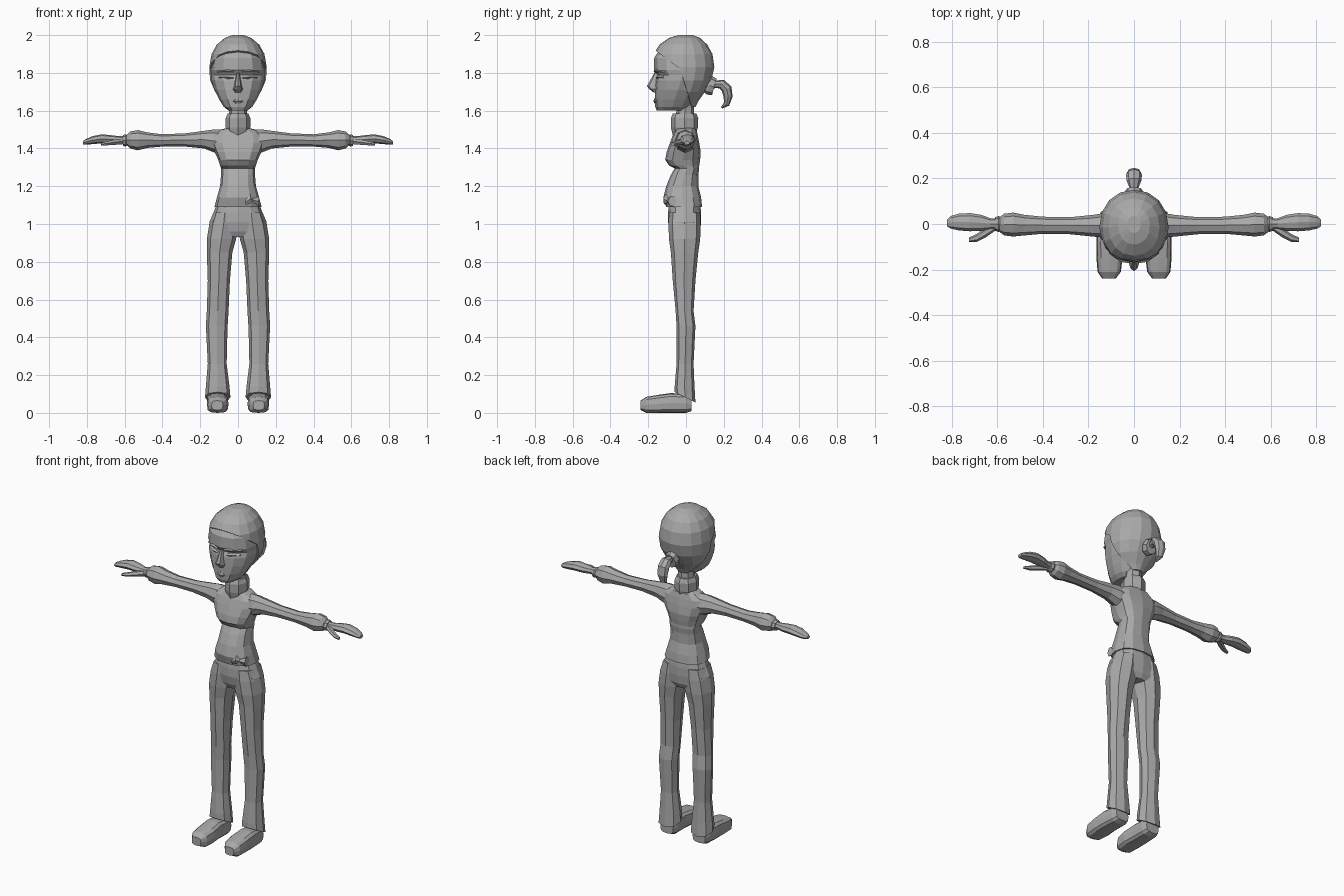
import bpy, bmesh
from math import cos, sin, tau
from mathutils import Vector

cube = bpy.data.objects.get("Cube")
if cube:
    bpy.data.objects.remove(cube, do_unlink=True)

GREY = (0.4, 0.4, 0.4, 1)
material = bpy.data.materials.new("plain grey")
material.use_nodes = True
material.diffuse_color = GREY
material.node_tree.nodes["Principled BSDF"].inputs["Base Color"].default_value = GREY


def finish(name, bm, mirrored=False):
    """Turn a bmesh into a named flat shaded object, optionally mirrored in x."""
    bmesh.ops.recalc_face_normals(bm, faces=bm.faces)
    mesh = bpy.data.meshes.new(name)
    bm.to_mesh(mesh)
    bm.free()
    mesh.materials.append(material)
    obj = bpy.data.objects.new(name, mesh)
    bpy.context.collection.objects.link(obj)
    if mirrored:
        modifier = obj.modifiers.new("mirror", "MIRROR")
        modifier.use_mirror_merge = False
    return obj


def skin(loops):
    """Bridge rings of points into a closed tube."""
    bm = bmesh.new()
    rings = [[bm.verts.new(point) for point in loop] for loop in loops]
    count = len(rings[0])
    for low, high in zip(rings, rings[1:]):
        for i in range(count):
            j = (i + 1) % count
            bm.faces.new((low[i], low[j], high[j], high[i]))
    bm.faces.new(rings[0])
    bm.faces.new(rings[-1])
    return bm


def power(value, exponent):
    return abs(value) ** exponent * (1 if value > 0 else -1)


def loft(axis, sections, sides=8, square=1.0):
    """Sections hold position, then low and high bounds of the other two axes, in hundredths."""
    loops = []
    for t, a_low, a_high, b_low, b_high in sections:
        loop = []
        for i in range(sides):
            angle = tau * i / sides
            a = (a_low + a_high + (a_high - a_low) * power(cos(angle), square)) / 2
            b = (b_low + b_high + (b_high - b_low) * power(sin(angle), square)) / 2
            point = {"x": (t, a, b), "y": (a, t, b), "z": (a, b, t)}[axis]
            loop.append(Vector(point) / 100)
        loops.append(loop)
    return skin(loops)


def upright(sections, sides=12, square=1.0):
    """Centred vertical loft: height, half width, front y, back y."""
    return loft("z", [(z, -w, w, f, b) for z, w, f, b in sections], sides, square)


# Trouser legs with a hem that drops towards the heel
legs = loft("z", [
    (8, 4, 17.5, -6, 5), (14, 4.5, 17, -6, 4.5), (26, 6, 16, -5, 4),
    (36, 5.8, 16.5, -5, 4.5), (46, 5.5, 17, -5, 5), (54, 5, 16.5, -5.5, 4),
    (70, 4.3, 16, -7, 5), (85, 3, 16.5, -8, 6.5), (92, 1, 16.5, -9, 7.5),
    (100, 0, 15.2, -9.3, 7.8), (106, 1, 13, -9, 7.5)], 8, 0.85)
for vert in legs.verts:
    if vert.co.z < 0.1:
        vert.co.z -= vert.co.y * 0.5
finish("trouser_legs", legs, True)

# Hips
finish("hips", upright([(93, 11, -7, 6), (96, 15, -8.5, 7.5), (101, 15.2, -9.5, 8),
                        (106, 13, -9.5, 8), (111, 11, -9, 7.5)], 12, 0.85))

# Shoes
finish("shoes", loft("y", [
    (3, 6.5, 15, 1, 8), (0, 5.5, 16, 0, 10), (-8, 5.5, 16.5, 0, 10.5),
    (-15, 5, 16.5, 0, 9.5), (-21, 5.8, 16, 0, 8.5), (-24, 8, 14, 1.5, 6.5)],
    12, 0.6), True)

# Shirt body with a bust shelf over the flat belly panel
finish("shirt", upright([
    (109, 12.5, -10.5, 8.5), (114, 11.2, -12, 8), (120, 9.5, -10.5, 6.5),
    (126, 9, -8, 6.5), (129.5, 9, -6, 7), (131, 9.5, -9, 7), (134, 10.5, -11, 7.5),
    (138, 12.3, -10.3, 7.8), (143, 14.5, -8.5, 7), (147, 14, -7, 6.2),
    (150, 9, -5.5, 5.5), (151, 5, -4, 4)], 12, 0.8))

# Gathered knot at the left of the shirt hem
finish("shirt_knot", loft("x", [(4, -12, -9, 110, 113), (6.5, -12, -8, 110.5, 116),
                                (8, -10.5, -7, 111.5, 113.5), (11, -9.5, -5, 109, 115)], 6))

# Sleeves
finish("sleeves", loft("x", [
    (6, -5.5, 5, 136, 150), (13, -6, 4.8, 138, 150), (18, -5.5, 4, 140, 149.3),
    (28, -4.5, 3, 141, 148), (40, -4.3, 3.2, 141, 147.5), (48, -5, 4, 140.3, 148.5),
    (53, -5.5, 5, 139, 149.7), (57, -5, 4.5, 140, 149), (59, -3.5, 3, 142, 147)]), True)

# Wrist bands, hands and thumbs
finish("wrist_bands", loft("x", [(58.5, -3, 3, 141.5, 147), (59.5, -3.5, 3.5, 141, 147.5),
                                 (61, -3, 3, 141.5, 147)]), True)
finish("hands", loft("x", [
    (58, -2, 2, 142.5, 146.5), (63, -2.3, 2.5, 142.5, 146.5), (67, -3, 4, 142.5, 147),
    (72, -3.2, 4.8, 142.7, 147.5), (77, -2.8, 4.5, 142.3, 146.5),
    (80.5, -2, 3.5, 142, 145), (82, -1, 2, 142, 144)]), True)
finish("thumbs", loft("x", [
    (61, -3, 1, 142, 145.5), (65, -5.8, -1.5, 141.7, 145), (69, -7.8, -4.3, 141.5, 144),
    (72.5, -8, -6, 141.5, 143)], 6), True)

# Collar and neck
finish("collar", upright([(147, 5, -7, 5), (151, 6.5, -8, 6.3), (156, 6.5, -8, 6.5),
                          (158.5, 5.5, -7, 5.5)], 8))
finish("neck", upright([(156, 5, -5.5, 4.5), (161, 4.8, -5, 4.2), (170, 5, -5, 4.5)], 8))

# Face with brow ridge and chin
finish("face", upright([
    (160, 5, -15.5, 0), (162, 7.5, -16.3, 2), (166, 10, -16.5, 4.5), (171, 12.5, -16.5, 8),
    (176, 14, -16.3, 11), (179, 14.2, -15.3, 12), (181.5, 14.5, -17, 12.5),
    (188, 13.5, -16.8, 12), (194, 9.5, -13, 9)], 12, 0.88))

# Nose, lips and brows
finish("nose", upright([(169.5, 1.8, -17, -13), (171.5, 2.6, -19.5, -13),
                        (173, 2, -20.7, -13), (180, 0.8, -16.8, -13)], 8))
finish("lips", upright([(163.8, 1.5, -16.6, -13), (165, 3, -17.3, -13),
                        (166.5, 1.5, -16.8, -13)], 8))
finish("brows", loft("x", [(2, -17.2, -14, 180, 181), (6, -16.6, -13, 180.2, 182),
                           (11, -13, -9, 180, 181)], 6), True)
finish("eyelids", loft("x", [(2.5, -16, -13, 177, 178), (5.5, -15.8, -12, 176.5, 179),
                             (10, -13, -9, 177, 178.5)], 6), True)

# Hair shell, cut open along the hairline in front of the ears
hair = upright([
    (162, 5, -10, 5), (165, 8.5, -14, 6.5), (170, 12.8, -16, 10), (176, 14.8, -17, 13.4),
    (183, 15.2, -17.8, 15), (190, 14, -17.2, 14), (195, 11.2, -14, 11.2),
    (198.5, 7, -9, 7.5), (200, 3, -4, 3.5)], 16, 0.95)
corner = Vector((0, -0.03, 1.82))
fringe_normal = Vector((0, 0.6, 0.8))
side_normal = Vector((0, 0.958, 0.287))
for normal in (fringe_normal, side_normal):
    bmesh.ops.bisect_plane(hair, geom=hair.verts[:] + hair.edges[:] + hair.faces[:],
                           plane_co=corner, plane_no=normal)
bare = []
for face in hair.faces:
    offset = face.calc_center_median() - corner
    if offset.dot(fringe_normal) < 0 and offset.dot(side_normal) < 0:
        bare.append(face)
bmesh.ops.delete(hair, geom=bare, context="FACES")
shell = finish("hair", hair).modifiers.new("thickness", "SOLIDIFY")
shell.thickness = 0.015


def sweep(path, sides=8):
    """Tube in the y-z plane: y, z, half width and half thickness, in hundredths."""
    centres = [Vector((0, y, z)) for y, z, w, h in path]
    loops = []
    for i, (y, z, w, h) in enumerate(path):
        ahead = centres[min(i + 1, len(path) - 1)] - centres[max(i - 1, 0)]
        across = ahead.cross(Vector((1, 0, 0))).normalized()
        loops.append([(centres[i] + Vector((w * cos(tau * k / sides), 0, 0))
                       + across * h * sin(tau * k / sides)) / 100 for k in range(sides)])
    return skin(loops)


# Ponytail and its band
finish("hair_band", sweep([(10, 174, 3, 4), (12.5, 173.3, 4, 5), (15, 172.6, 3.6, 4.5)]))
finish("ponytail", sweep([(13, 173, 1.5, 1.5), (16, 174, 2, 2), (19, 174, 3.2, 2.6),
                          (21.5, 171.5, 3.5, 2.8), (22.3, 167.5, 3.2, 2.4),
                          (21.5, 163.5, 2.2, 1.6), (18.8, 161.5, 0.6, 0.5)]))
